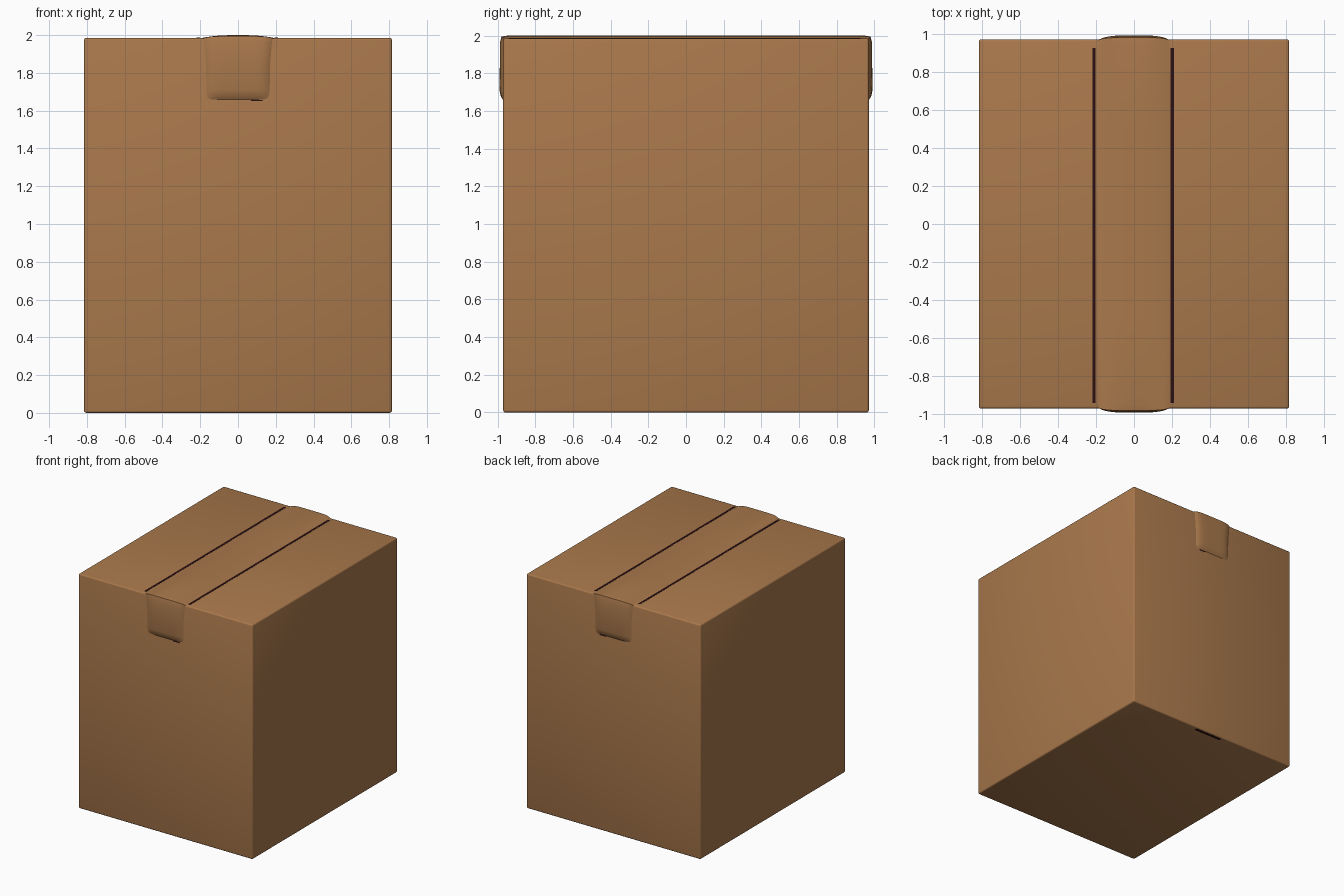
import bpy, bmesh, math

if "Cube" in bpy.data.objects:
    bpy.data.objects.remove(bpy.data.objects["Cube"])

def material(name, rgb):
    m = bpy.data.materials.new(name)
    m.diffuse_color = (*rgb, 1)
    m.use_nodes = True
    m.node_tree.nodes["Principled BSDF"].inputs["Base Color"].default_value = m.diffuse_color
    return m

CARD = material("cardboard brown", (0.40, 0.19, 0.072))
DARK = material("dark seam", (0.025, 0.005, 0.006))

def finish(name, bm, mat, angle=40):
    bmesh.ops.recalc_face_normals(bm, faces=bm.faces)
    me = bpy.data.meshes.new(name)
    bm.to_mesh(me)
    bm.free()
    me.materials.append(mat)
    ob = bpy.data.objects.new(name, me)
    bpy.context.collection.objects.link(ob)
    bpy.ops.object.select_all(action='DESELECT')
    ob.select_set(True)
    bpy.context.view_layer.objects.active = ob
    bpy.ops.object.shade_smooth_by_angle(angle=math.radians(angle))
    return ob

def block(name, lo, hi, mat, bevel=0):
    bm = bmesh.new()
    bmesh.ops.create_cube(bm, size=1)
    for v in bm.verts:
        v.co = [(a + b) / 2 + c * (b - a) for a, b, c in zip(lo, hi, v.co)]
    if bevel:
        bmesh.ops.bevel(bm, geom=bm.edges[:], offset=bevel, segments=3,
                        profile=0.5, affect='EDGES')
    return finish(name, bm, mat)

# carton body
TOP, HX, HY = 1.985, 0.815, 0.97
block("carton", (-HX, -HY, 0), (HX, HY, TOP), CARD, 0.012)

# tape: domed strip over the top, folded down front and back
# each station: y, z of the carton surface, outward normal, half width, height
half = [(-HY, 1.655, -1, 0, 0.165, -0.002),
        (-HY, 1.675, -1, 0, 0.170, 0.012),
        (-HY, 1.71, -1, 0, 0.172, 0.020),
        (-HY, 1.85, -1, 0, 0.175, 0.018),
        (-HY, 1.96, -1, 0, 0.185, 0.018),
        (-HY + 0.004, TOP - 0.004, -0.7, 0.7, 0.195, 0.019),
        (-HY + 0.025, TOP, 0, 1, 0.200, 0.015),
        (-0.5, TOP, 0, 1, 0.205, 0.015)]
stations = half + [(-y, z, -ny, nz, w, h) for y, z, ny, nz, w, h in reversed(half)]
N = 24
bm = bmesh.new()
rows = []
for y, z, ny, nz, w, h in stations:
    row = []
    for i in range(N + 1):
        t = 2 * i / N - 1
        d = -0.003 + (h + 0.003) * (1 - abs(t) ** (2.6 if nz == 1 else 6))
        row.append(bm.verts.new((t * w, y + ny * d, z + nz * d)))
    rows.append(row)
for a, b in zip(rows, rows[1:]):
    for i in range(N):
        bm.faces.new((a[i], a[i + 1], b[i + 1], b[i]))
finish("tape_strip", bm, CARD, 60)

# dark seams along both tape edges on the top
for side, x in (("left", -0.21), ("right", 0.202)):
    block("seam_" + side, (x - 0.009, -0.94, TOP - 0.004),
          (x + 0.009, 0.925, TOP + 0.0015), DARK)

# small dark gaps: torn tape ends and the lower back edge
for side, s in (("front", -1), ("back", 1)):
    y0, y1 = sorted((s * (HY - 0.003), s * (HY + 0.002)))
    block("tape_tear_" + side, (0.07, y0, 1.650), (0.13, y1, 1.657), DARK)
block("bottom_gap", (-0.11, HY - 0.04, -0.0005), (0.15, HY - 0.014, 0.003), DARK)
